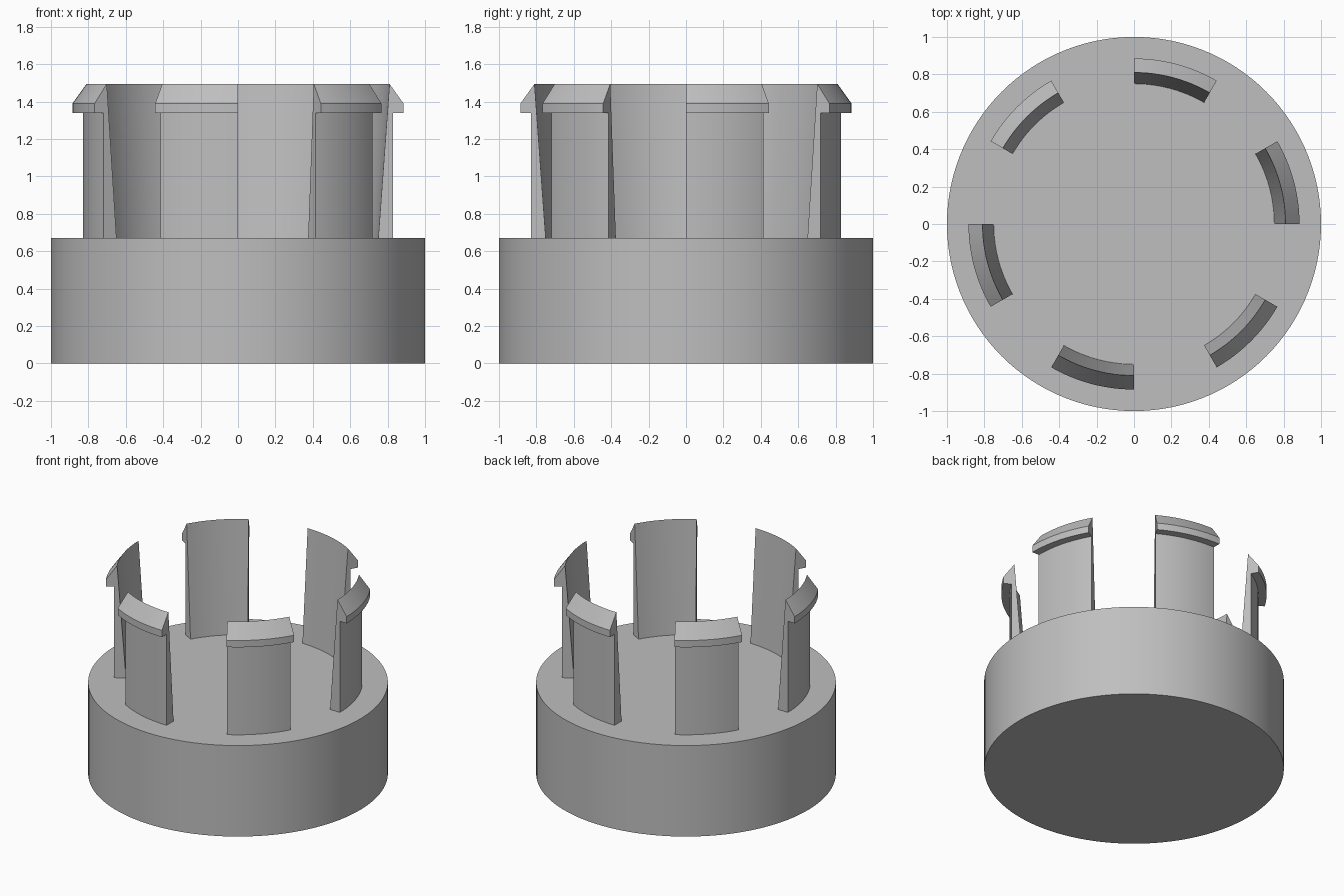
import bpy
import bmesh
from math import radians, cos, sin

cube = bpy.data.objects.get("Cube")
if cube:
    bpy.data.objects.remove(cube, do_unlink=True)

# Single grey plastic
grey = bpy.data.materials.new("grey plastic")
grey.use_nodes = True
colour = (0.52, 0.52, 0.52, 1)
grey.diffuse_color = colour
grey.node_tree.nodes["Principled BSDF"].inputs["Base Color"].default_value = colour

BASE_HEIGHT = 0.67
CLIP_COUNT = 6
CLIP_ANGLE = 30
ARC_STEPS = 12

# Clip cross-section as (radius, height): leaning inner wall, hooked lip, sharp top
CLIP_PROFILE = [
    (0.75, BASE_HEIGHT),
    (0.83, BASE_HEIGHT),
    (0.83, 1.34),
    (0.885, 1.34),
    (0.885, 1.39),
    (0.81, 1.495),
]


def finish(bm, name):
    """Turn a bmesh into a smooth object with sharp edges kept."""
    bmesh.ops.recalc_face_normals(bm, faces=bm.faces)
    mesh = bpy.data.meshes.new(name)
    bm.to_mesh(mesh)
    bm.free()
    mesh.materials.append(grey)
    obj = bpy.data.objects.new(name, mesh)
    bpy.context.collection.objects.link(obj)
    bpy.ops.object.select_all(action="DESELECT")
    obj.select_set(True)
    bpy.context.view_layer.objects.active = obj
    bpy.ops.object.shade_smooth_by_angle(angle=radians(20))
    return obj


def sweep_clip(name, start):
    """Sweep the clip cross-section along its arc and cap both ends."""
    bm = bmesh.new()
    rings = []
    for i in range(ARC_STEPS + 1):
        a = radians(start + CLIP_ANGLE * i / ARC_STEPS)
        rings.append([bm.verts.new((r * cos(a), r * sin(a), z)) for r, z in CLIP_PROFILE])
    n = len(CLIP_PROFILE)
    for here, there in zip(rings, rings[1:]):
        for j in range(n):
            k = (j + 1) % n
            bm.faces.new((here[j], here[k], there[k], there[j]))
    bm.faces.new(rings[0])
    bm.faces.new(rings[-1])
    return finish(bm, name)


# Solid round base
bm = bmesh.new()
bmesh.ops.create_cone(bm, cap_ends=True, segments=120, radius1=1, radius2=1, depth=BASE_HEIGHT)
bmesh.ops.translate(bm, verts=bm.verts, vec=(0, 0, BASE_HEIGHT / 2))
finish(bm, "base")

# Ring of snap clips
for c in range(CLIP_COUNT):
    sweep_clip(f"snap_clip_{c + 1}", c * 360 / CLIP_COUNT)
